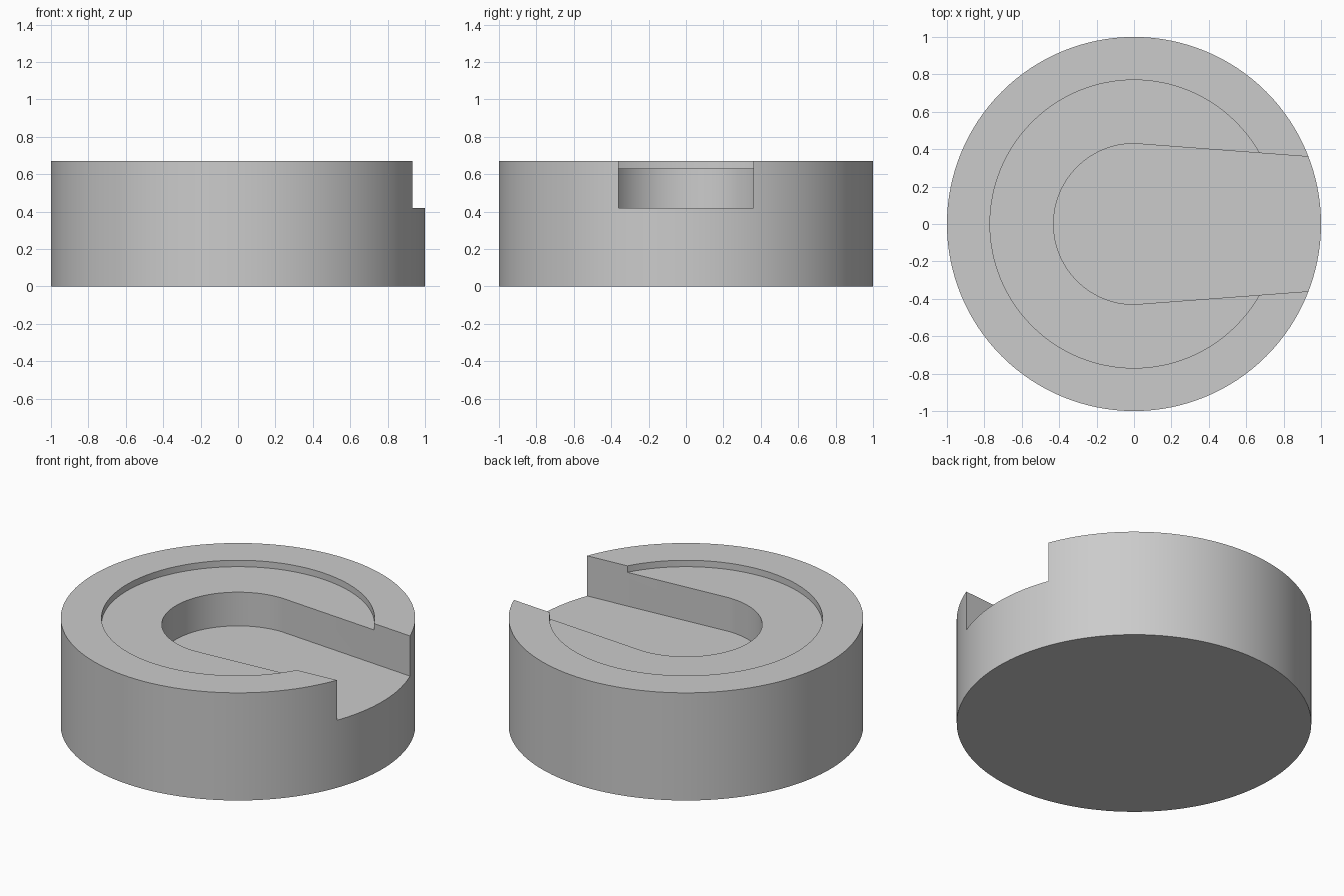
import bpy
import bmesh
from math import cos, sin, pi

SEGMENTS = 128
HEIGHT = 0.67
RECESS_FLOOR = 0.63
SLOT_FLOOR = 0.42
CUT_TOP = 0.9

cube = bpy.data.objects.get("Cube")
if cube:
    bpy.data.objects.remove(cube, do_unlink=True)

grey = bpy.data.materials.new("plain grey")
grey.use_nodes = True
colour = (0.6, 0.6, 0.6, 1)
grey.diffuse_color = colour
grey.node_tree.nodes["Principled BSDF"].inputs["Base Color"].default_value = colour


def arc(radius, start, end, steps):
    """Points along an arc, both ends included."""
    angles = [start + (end - start) * i / steps for i in range(steps + 1)]
    return [(radius * cos(a), radius * sin(a)) for a in angles]


def prism(name, outline, bottom, top):
    """Solid made by raising a flat outline."""
    bm = bmesh.new()
    face = bm.faces.new([bm.verts.new((x, y, bottom)) for x, y in outline])
    raised = bmesh.ops.extrude_face_region(bm, geom=[face])["geom"]
    verts = [v for v in raised if isinstance(v, bmesh.types.BMVert)]
    bmesh.ops.translate(bm, verts=verts, vec=(0, 0, top - bottom))
    bmesh.ops.recalc_face_normals(bm, faces=bm.faces)
    mesh = bpy.data.meshes.new(name)
    bm.to_mesh(mesh)
    bm.free()
    mesh.materials.append(grey)
    obj = bpy.data.objects.new(name, mesh)
    bpy.context.collection.objects.link(obj)
    return obj


def cut(body, cutter):
    """Subtract the cutter from the body, then discard it."""
    cutter.hide_render = True
    mod = body.modifiers.new(cutter.name, "BOOLEAN")
    mod.operation = "DIFFERENCE"
    mod.solver = "EXACT"
    mod.object = cutter
    bpy.context.view_layer.objects.active = body
    bpy.ops.object.modifier_apply(modifier=mod.name)
    bpy.data.objects.remove(cutter, do_unlink=True)


# Round body
body = prism("slotted_round_body", arc(1, 0, 2 * pi, SEGMENTS)[:-1], 0, HEIGHT)

# Shallow round recess in the top
cut(body, prism("recess_cutter", arc(0.77, 0, 2 * pi, SEGMENTS)[:-1], RECESS_FLOOR, CUT_TOP))

# Deep slot: round inner end, sides narrowing towards the open edge
slot = arc(0.43, pi / 2, 3 * pi / 2, SEGMENTS // 2) + [(1.1, -0.347), (1.1, 0.347)]
cut(body, prism("slot_cutter", slot, SLOT_FLOOR, CUT_TOP))

# Smooth curved walls, sharp rims
bpy.ops.object.select_all(action="DESELECT")
body.select_set(True)
bpy.context.view_layer.objects.active = body
bpy.ops.object.shade_smooth_by_angle(angle=pi / 6)
